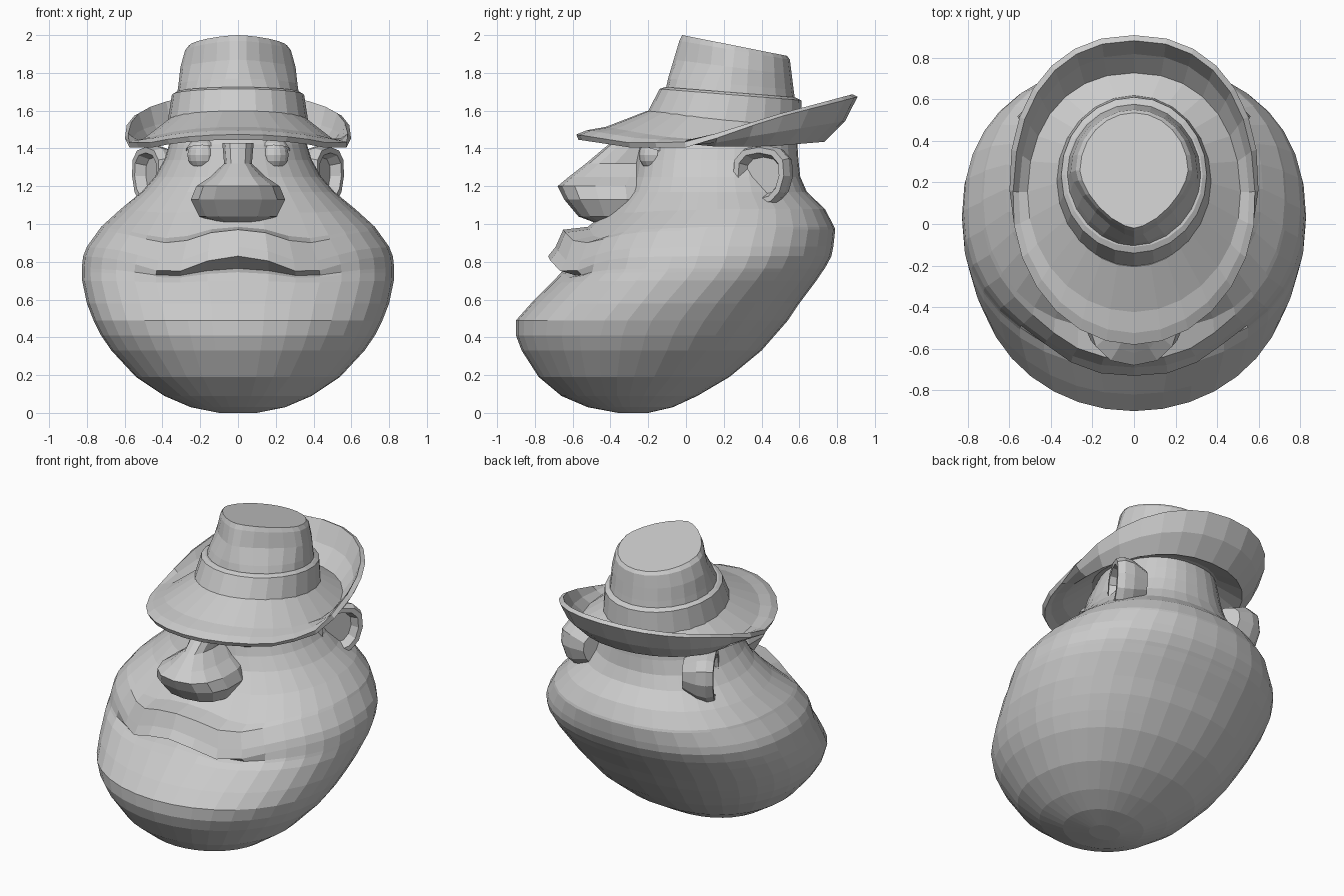
import bpy, bmesh
from math import sin, cos, pi, exp, copysign
from mathutils import Vector, Matrix

if "Cube" in bpy.data.objects:
    bpy.data.objects.remove(bpy.data.objects["Cube"])


def spow(v, p):
    return copysign(abs(v) ** p, v)


def interp(pts, t):
    """Piecewise linear lookup in (t, value) pairs."""
    for (t0, v0), (t1, v1) in zip(pts, pts[1:]):
        if t <= t1:
            return v0 + (v1 - v0) * (t - t0) / (t1 - t0)
    return pts[-1][1]


def oval(rx, yf, yb, zf, zb=None, n=24, front=2.0, back=2.0):
    """Super-ellipse ring starting at the front; z tilts from zf to zb."""
    zb = zf if zb is None else zb
    pts = []
    for i in range(n):
        a = 2 * pi * i / n
        p = 2 / (front if cos(a) > 0 else back)
        t = -spow(cos(a), p)
        x = rx * spow(sin(a), p)
        pts.append(Vector((x, (yf + yb) / 2 + t * (yb - yf) / 2,
                           (zf + zb) / 2 + t * (zb - zf) / 2)))
    return pts


def loft(name, rings, caps=(True, True)):
    bm = bmesh.new()
    vs = [[bm.verts.new(p) for p in r] for r in rings]
    n = len(vs[0])
    for a, b in zip(vs, vs[1:]):
        for i in range(n):
            j = (i + 1) % n
            bm.faces.new((a[i], a[j], b[j], b[i]))
    if caps[0]:
        bm.faces.new(vs[0][::-1])
    if caps[1]:
        bm.faces.new(vs[-1])
    bmesh.ops.recalc_face_normals(bm, faces=bm.faces)
    me = bpy.data.meshes.new(name)
    bm.to_mesh(me)
    bm.free()
    ob = bpy.data.objects.new(name, me)
    bpy.context.collection.objects.link(ob)
    return ob


# Head: z, half width, front y, back y, lip offset, droop at mouth corners
HEAD = [
    (0.00, .10, -.36, -.20, 0, 0), (0.03, .25, -.52, -.07, 0, 0),
    (0.09, .39, -.66, .06, 0, 0), (0.19, .54, -.78, .23, 0, 0),
    (0.33, .67, -.87, .40, 0, 0), (0.41, .725, -.90, .47, 0, 0),
    (0.49, .765, -.90, .54, 0, 0), (0.58, .80, -.82, .60, 0, 0),
    (0.70, .825, -.70, .69, 0, .01),
    (0.745, .827, -.66, .72, 0, .03), (0.765, .827, -.65, .735, .04, .04),
    (0.83, .82, -.64, .77, -.09, .085), (0.88, .80, -.63, .78, -.06, .08),
    (0.97, .735, -.58, .79, -.07, .07), (0.985, .725, -.55, .785, .03, .06),
    (1.08, .62, -.40, .735, 0, .02), (1.17, .51, -.31, .64, 0, 0),
    (1.25, .44, -.28, .605, 0, 0), (1.34, .39, -.265, .595, 0, 0),
    (1.42, .365, -.25, .59, 0, 0), (1.53, .33, -.17, .57, 0, 0),
]
rings = []
for z, w, yf, yb, dy, drop in HEAD:
    front = 2.03 if z < .7 else 2.15
    r = oval(w, yf, yb, z, n=36, front=front, back=2.25)
    for i, p in enumerate(r):
        if i < 9 or i > 27:
            u = (p.x / .36) ** 2
            p.y += dy * exp(-(p.x / .40) ** 4)
            p.z -= drop * (u * exp(1 - u)) ** 1.5
    rings.append(r)
loft("head", rings)

# Nose: z, half width, front y, back y
NOSE = [(1.01, .12, -.49, -.24), (1.04, .21, -.57, -.18), (1.13, .255, -.645, -.13),
        (1.20, .225, -.68, -.12), (1.25, .15, -.62, -.12), (1.32, .075, -.53, -.1),
        (1.43, .085, -.40, -.05)]
loft("nose", [oval(w, yf, yb, z, n=14, front=2.4, back=2.4) for z, w, yf, yb in NOSE])

# Ears: cupped discs turned outward and forward; axis offset, scale
EAR = [(-.15, .6), (-.06, .92), (.0, 1.0), (.045, .92), (.045, .74), (-.01, .6)]
for side, label in ((1, "right"), (-1, "left")):
    axis = Vector((.88, -.47, 0)).normalized()
    tang = Vector((.47, .88, 0)).normalized()
    rings = []
    for off, s in EAR:
        ring = []
        for i in range(12):
            a = 2 * pi * i / 12
            # the lobe is narrower than the top
            width = .165 * (1 + .15 * sin(a))
            p = Vector((.45, .405, 1.255)) + axis * off
            p += tang * spow(cos(a), .85) * width * s
            p.z += spow(sin(a), .85) * .165 * s
            p.x *= side
            ring.append(p)
        rings.append(ring)
    loft(label + "_ear", rings)

    # Eyeball and drooping upper lid
    for name, rad, lid in (("_eye", .08, False), ("_eyelid", .092, True)):
        bm = bmesh.new()
        bmesh.ops.create_uvsphere(bm, u_segments=14, v_segments=8, radius=rad)
        if lid:
            bmesh.ops.bisect_plane(bm, geom=bm.verts[:] + bm.edges[:] + bm.faces[:],
                                   plane_co=(0, 0, .03), plane_no=(0, .3, 1),
                                   clear_inner=True)
        bm.transform(Matrix.Translation((.19 * side, -.17, 1.365)))
        me = bpy.data.meshes.new(label + name)
        bm.to_mesh(me)
        bm.free()
        bpy.context.collection.objects.link(bpy.data.objects.new(label + name, me))

# Hat brim: inner ring at crown, fold ring, upturned edge
FOLD_Z = [(-1, 1.50), (-.5, 1.45), (0, 1.425), (.5, 1.425), (1, 1.45)]
EDGE_Z = [(-1, 1.46), (-.6, 1.415), (-.2, 1.42), (.1, 1.49), (.4, 1.565), (1, 1.68)]
fold = oval(.51, -.42, .73, 0, n=28, front=2.0, back=2.2)
mid = oval(.56, -.52, .83, 0, n=28, front=2.0, back=2.25)
edge = oval(.59, -.575, .895, 0, n=28, front=2.0, back=2.25)
for pf, pm, pe in zip(fold, mid, edge):
    t = (pe.y - .16) / .735
    pf.z = interp(FOLD_Z, t)
    pe.z = interp(EDGE_Z, t)
    pm.z = pf.z * .55 + pe.z * .45
brim = loft("hat_brim", [oval(.35, -.2, .60, 1.585, 1.51, n=28), fold, mid, edge],
            (False, False))
mod = brim.modifiers.new("thickness", "SOLIDIFY")
mod.thickness = .03
mod.offset = 0

# Hat band around the crown
loft("hat_band", [oval(.375, -.22, .62, 1.56, 1.49, n=24),
                  oval(.35, -.14, .61, 1.715, 1.655, n=24),
                  oval(.33, -.11, .58, 1.725, 1.67, n=24)])

# Crown, pinched at the front sides and sloping down to the back
loft("hat_crown", [
    oval(.325, -.11, .58, 1.70, 1.64, n=24),
    oval(.315, -.095, .57, 1.77, 1.71, n=24, front=1.75),
    oval(.305, -.065, .56, 1.87, 1.79, n=24, front=1.4),
    oval(.28, -.035, .55, 1.97, 1.87, n=24, front=1.5),
    oval(.26, -.02, .535, 2.0, 1.89, n=24, front=1.55)])
